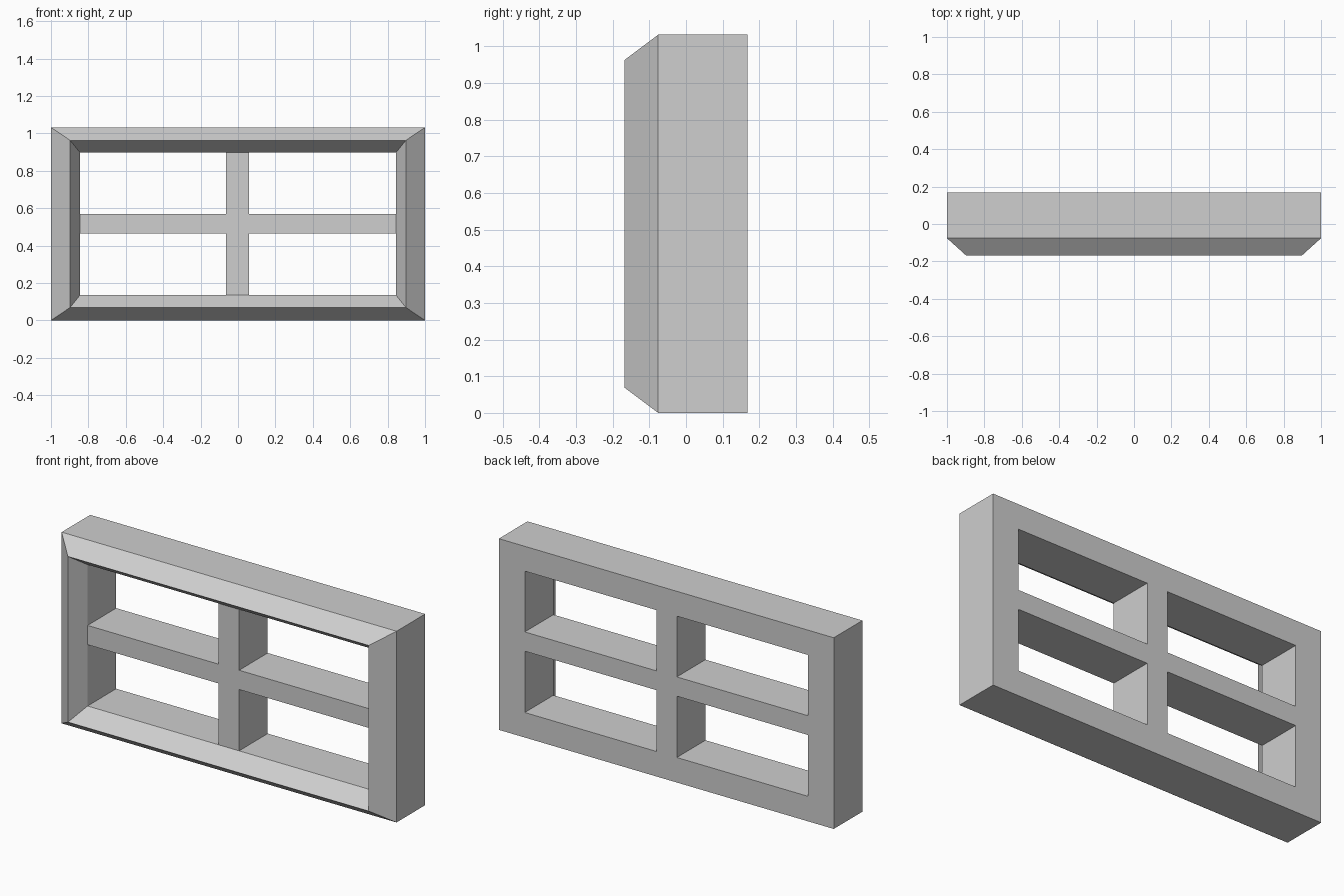
import bpy
import bmesh

cube = bpy.data.objects.get("Cube")
if cube:
    bpy.data.objects.remove(cube, do_unlink=True)

# Shared material
grey = bpy.data.materials.new("light_grey")
grey.use_nodes = True
colour = (0.62, 0.62, 0.62, 1)
grey.diffuse_color = colour
grey.node_tree.nodes["Principled BSDF"].inputs["Base Color"].default_value = colour

FRONT, SHOULDER, BACK = -0.168, -0.076, 0.168
HEIGHT = 1.032
OPEN_X, OPEN_LOW, OPEN_HIGH = 0.845, 0.135, 0.898
BAR_LEFT, BAR_RIGHT = -0.063, 0.06
BAR_LOW, BAR_HIGH = 0.466, 0.57


def make_object(name, bm):
    bmesh.ops.recalc_face_normals(bm, faces=bm.faces)
    mesh = bpy.data.meshes.new(name)
    bm.to_mesh(mesh)
    bm.free()
    mesh.materials.append(grey)
    obj = bpy.data.objects.new(name, mesh)
    bpy.context.collection.objects.link(obj)
    return obj


def box(name, x0, x1, z0, z1):
    bm = bmesh.new()
    bmesh.ops.create_cube(bm, size=1)
    bmesh.ops.scale(bm, vec=(x1 - x0, BACK - SHOULDER, z1 - z0), verts=bm.verts)
    centre = ((x0 + x1) / 2, (SHOULDER + BACK) / 2, (z0 + z1) / 2)
    bmesh.ops.translate(bm, vec=centre, verts=bm.verts)
    return make_object(name, bm)


# Mitred frame: rectangular loops (half width, bottom, top, depth) bridged in a ring
loops = [
    (1, 0, HEIGHT, BACK),
    (1, 0, HEIGHT, SHOULDER),
    (0.898, 0.069, 0.963, FRONT),
    (OPEN_X, OPEN_LOW, OPEN_HIGH, SHOULDER),
    (OPEN_X, OPEN_LOW, OPEN_HIGH, BACK),
]
bm = bmesh.new()
rings = [[bm.verts.new(p) for p in ((-w, y, low), (w, y, low), (w, y, top), (-w, y, top))]
         for w, low, top, y in loops]
for i, ring in enumerate(rings):
    following = rings[(i + 1) % len(rings)]
    for j in range(4):
        k = (j + 1) % 4
        bm.faces.new((ring[j], ring[k], following[k], following[j]))
make_object("window_frame", bm)

# Cross bars dividing the opening into four panes
box("vertical_bar", BAR_LEFT, BAR_RIGHT, OPEN_LOW, OPEN_HIGH)
box("right_crossbar", -OPEN_X, BAR_LEFT, BAR_LOW, BAR_HIGH)
box("left_crossbar", BAR_RIGHT, OPEN_X, BAR_LOW, BAR_HIGH)
